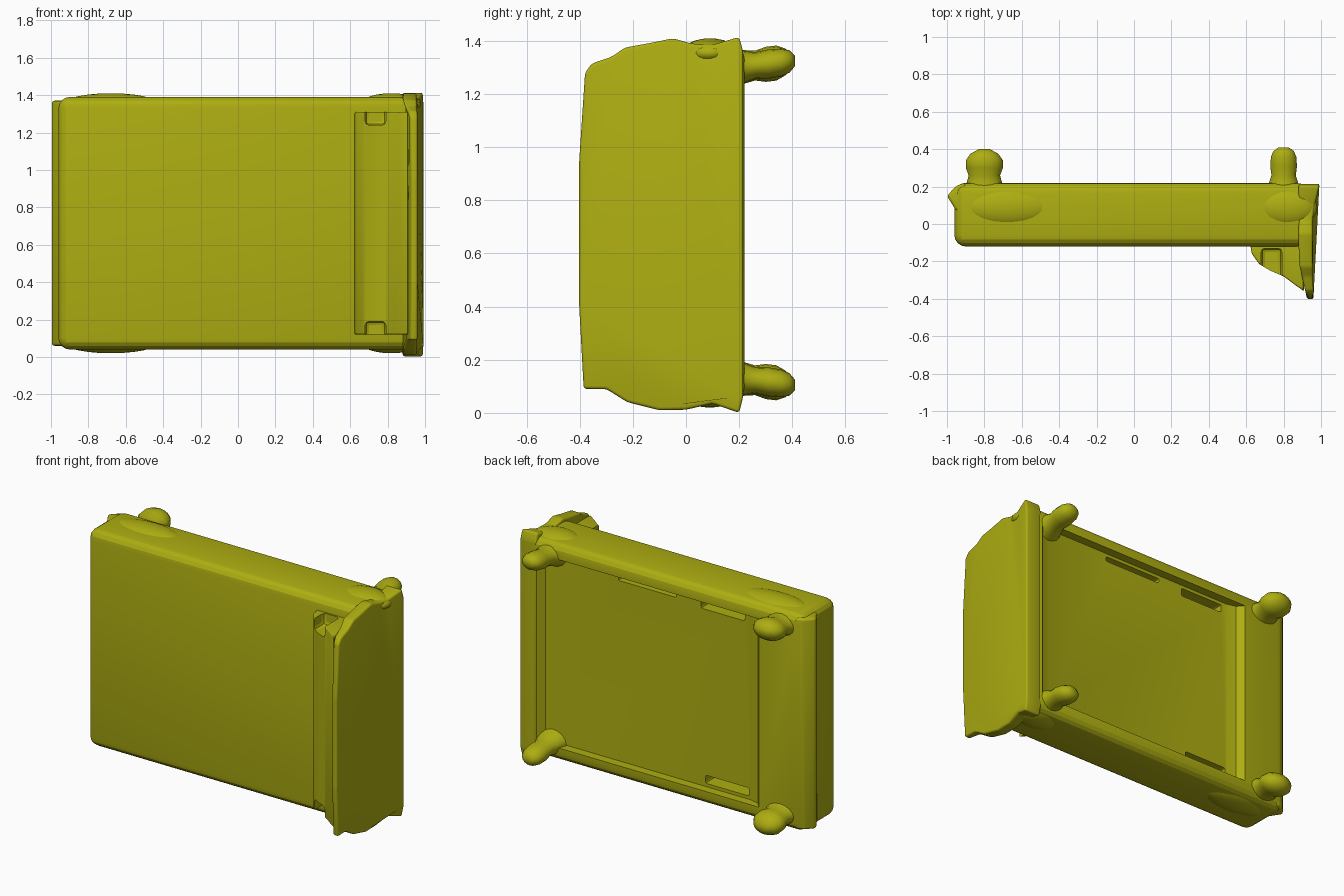
import bpy, bmesh, math
from mathutils import Vector, Matrix

if "Cube" in bpy.data.objects:
    bpy.data.objects.remove(bpy.data.objects["Cube"])

mat = bpy.data.materials.new("olive")
mat.diffuse_color = (0.42, 0.42, 0.006, 1)
mat.use_nodes = True
mat.node_tree.nodes["Principled BSDF"].inputs["Base Color"].default_value = mat.diffuse_color


def smooth(ob, angle=40):
    bpy.ops.object.select_all(action='DESELECT')
    ob.select_set(True)
    bpy.context.view_layer.objects.active = ob
    bpy.ops.object.shade_smooth_by_angle(angle=math.radians(angle))


def finish(name, bm, angle=40):
    bmesh.ops.recalc_face_normals(bm, faces=bm.faces)
    me = bpy.data.meshes.new(name)
    bm.to_mesh(me)
    bm.free()
    me.materials.append(mat)
    ob = bpy.data.objects.new(name, me)
    bpy.context.collection.objects.link(ob)
    smooth(ob, angle)
    return ob


def box(name, lo, hi, r, seg=4):
    bm = bmesh.new()
    lo, hi = Vector(lo), Vector(hi)
    bmesh.ops.create_cube(bm, size=1)
    for v in bm.verts:
        v.co = (lo + hi) / 2 + v.co * (hi - lo)
    bmesh.ops.bevel(bm, geom=bm.edges[:], offset=r, segments=seg,
                    profile=0.5, affect='EDGES')
    return finish(name, bm)


def skin(bm, rings):
    """Closed tube through rings of vertices."""
    n = len(rings[0])
    for a, b in zip(rings, rings[1:]):
        for i in range(n):
            bm.faces.new((a[i], a[(i + 1) % n], b[(i + 1) % n], b[i]))
    bm.faces.new(rings[0])
    bm.faces.new(rings[-1])
    bmesh.ops.recalc_face_normals(bm, faces=bm.faces)


def prism(name, pts, axis, r):
    """Extrude a closed 3D outline along a vector and round its edges."""
    bm = bmesh.new()
    skin(bm, [[bm.verts.new(Vector(p) + Vector(axis) * t) for p in pts] for t in (0, 1)])
    if r:
        bmesh.ops.bevel(bm, geom=bm.edges[:], offset=r, segments=3,
                        profile=0.5, affect='EDGES')
    return finish(name, bm)


def lathe(name, x, z, prof, tilt, sx):
    """Turned foot pointing along +y: profile of (y, radius)."""
    bm = bmesh.new()
    angles = [2 * math.pi * i / 16 for i in range(16)]
    skin(bm, [[bm.verts.new((x + sx * r * math.cos(a), y,
                             z + tilt * (y - 0.2) + r * math.sin(a))) for a in angles]
              for y, r in prof])
    return finish(name, bm, 60)


def cut(ob, cutter):
    m = ob.modifiers.new("cut", 'BOOLEAN')
    m.operation, m.solver, m.object = 'DIFFERENCE', 'EXACT', cutter
    bpy.context.view_layer.objects.active = ob
    bpy.ops.object.modifier_apply(modifier=m.name)
    bpy.data.objects.remove(cutter)
    smooth(ob, 20)


# Mattress and base slab, with a shallow recessed underside and slots by the rim
base = box("bed_base", (-0.96, -0.12, 0.04), (0.93, 0.22, 1.39), 0.06)
recess = [(-0.68, 0.25), (-0.62, 0.18), (-0.56, 0.165), (0.78, 0.165),
          (0.84, 0.18), (0.90, 0.25)]
cut(base, prism("recess", [(x, y, 0.13) for x, y in recess], (0, 0, 1.17), 0))
for x0, x1, z0, z1 in ((-0.52, -0.22, 1.23, 1.28), (-0.05, 0.35, 1.25, 1.28),
                       (-0.55, -0.25, 0.15, 0.20)):
    cut(base, box("slot", (x0, 0.06, z0), (x1, 0.3, z1), 0.01, 2))

# Flared lip at the foot end
lip = [(-0.90, 0.22), (-0.95, 0.205), (-1.0, 0.15), (-0.95, 0.07), (-0.90, 0.05)]
prism("foot_lip", [(x, y, 0.06) for x, y in lip], (0, 0, 1.31), 0.015)

# Headboard: side outline, thin slab that leans outward at its free edge
side = [(-0.385, 0.09), (-0.30, 0.09), (-0.22, 0.04), (-0.10, 0.01), (0.0, 0.012),
        (0.10, 0.035), (0.20, 0.0), (0.215, 0.06), (0.215, 1.36), (0.20, 1.415),
        (0.10, 1.385), (0.02, 1.39), (-0.05, 1.41), (-0.12, 1.395), (-0.23, 1.375),
        (-0.28, 1.34), (-0.355, 1.315), (-0.38, 1.28), (-0.402, 0.95), (-0.402, 0.40)]
head = prism("headboard", [(0.88, y, z) for y, z in side], (0.075, 0, 0), 0.012)
for v in head.data.vertices:
    if v.co.y < -0.2:
        t = (-0.2 - v.co.y) / 0.2
        v.co.x += t * (0.045 if v.co.x < 0.92 else 0.005)
    elif v.co.y > 0.05 and v.co.x > 0.92:
        v.co.x += 0.035 * (v.co.y - 0.05) / 0.15

# Pillow wedge leaning on the headboard, with an open pocket at both ends
wedge = [(0.62, -0.10), (0.63, -0.16), (0.67, -0.215), (0.73, -0.25),
         (0.80, -0.28), (0.86, -0.325), (0.91, -0.36), (0.91, -0.08)]
pillow = prism("pillow", [(x, y, 0.12) for x, y in wedge], (0, 0, 1.19), 0.01)
for z in (0.05, 1.24):
    cut(pillow, box("pocket", (0.68, -0.40, z), (0.79, -0.13, z + 0.14), 0.02, 2))

# Feet, mirrored between the long sides
for s, tag in ((1, "upper"), (-1, "lower")):
    zc = 0.715 + s * 0.585
    lathe("foot_end_leg_" + tag, -0.80, zc,
          [(0.17, 0.075), (0.22, 0.063), (0.26, 0.056), (0.30, 0.066),
           (0.34, 0.066), (0.375, 0.05), (0.40, 0.02)], 0.12 * s, 1.5)
    lathe("head_end_leg_" + tag, 0.80, zc,
          [(0.17, 0.075), (0.22, 0.06), (0.26, 0.05), (0.31, 0.055),
           (0.36, 0.052), (0.39, 0.042), (0.41, 0.02)], 0.12 * s, 1.3)
    # Soft swelling of the frame beside each leg
    for nm, x, rx, rz in (("foot", -0.68, 0.25, 0.055), ("head", 0.82, 0.16, 0.055)):
        bm = bmesh.new()
        bmesh.ops.create_uvsphere(bm, u_segments=24, v_segments=12, radius=1,
                                  matrix=Matrix.Translation((x, 0.09, 0.715 + s * 0.64))
                                  @ Matrix.Diagonal((rx, 0.105, rz, 1)))
        finish(nm + "_corner_swell_" + tag, bm, 60)
